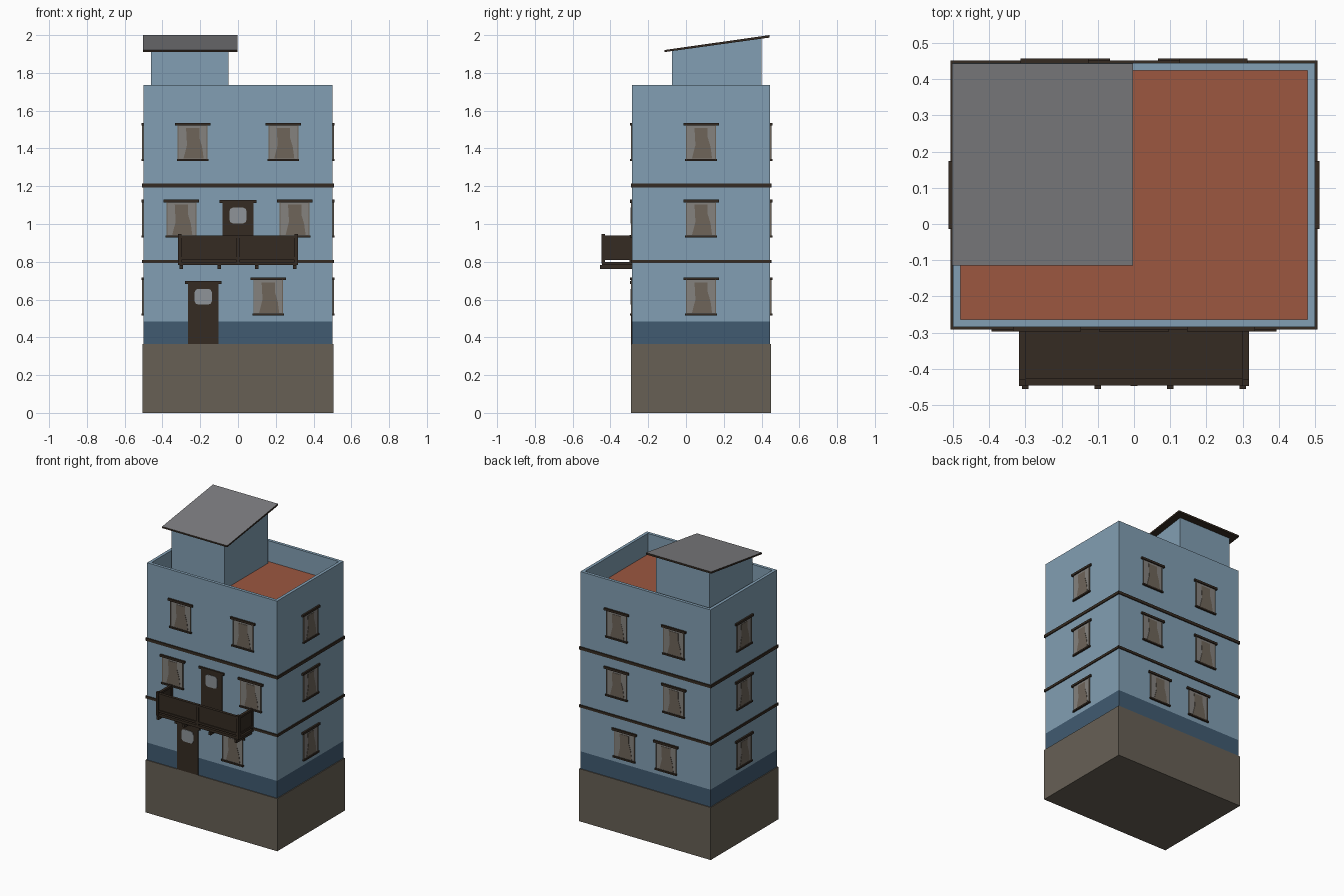
import bpy, bmesh
from math import pi, cos, sin
from mathutils import Matrix, Vector

cube = bpy.data.objects.get("Cube")
if cube:
    bpy.data.objects.remove(cube)


def material(name, r, g, b):
    lin = [(c / 255 / 12.92 if c < 11 else ((c / 255 + 0.055) / 1.055) ** 2.4) for c in (r, g, b)] + [1]
    m = bpy.data.materials.new(name)
    m.use_nodes = True
    m.diffuse_color = lin
    m.node_tree.nodes["Principled BSDF"].inputs["Base Color"].default_value = lin
    return m


BLUE = material("light blue plaster", 130, 159, 179)
NAVY = material("dark blue plaster", 65, 91, 113)
STONE = material("stone", 103, 96, 85)
WOOD = material("dark wood", 53, 43, 34)
TILE = material("terracotta", 156, 87, 64)
METAL = material("grey metal", 126, 126, 129)
GLASS = material("window glass", 133, 130, 126)
CURTAIN = material("curtain", 110, 101, 90)
PANE = material("door glass", 142, 148, 152)


def finish(name, bm, mats, matrix=Matrix()):
    bmesh.ops.recalc_face_normals(bm, faces=bm.faces)
    mesh = bpy.data.meshes.new(name)
    bm.to_mesh(mesh)
    bm.free()
    for m in mats:
        mesh.materials.append(m)
    ob = bpy.data.objects.new(name, mesh)
    ob.matrix_world = matrix
    bpy.context.collection.objects.link(ob)
    return ob


def box_bm(x, y, z):
    bm = bmesh.new()
    bmesh.ops.create_cube(bm, size=1)
    for v in bm.verts:
        v.co = Vector([(a + b) / 2 + c * (b - a) for (a, b), c in zip((x, y, z), v.co)])
    return bm


def box(name, x, y, z, mat, matrix=Matrix()):
    return finish(name, box_bm(x, y, z), [mat], matrix)


def prism_bm(points, direction):
    bm = bmesh.new()
    face = bm.faces.new([bm.verts.new(p) for p in points])
    side = bmesh.ops.extrude_face_region(bm, geom=[face])
    bmesh.ops.translate(bm, vec=direction, verts=[v for v in side["geom"] if isinstance(v, bmesh.types.BMVert)])
    # Extrusion may leave the start cap out, so close the solid
    bmesh.ops.holes_fill(bm, edges=[e for e in bm.edges if e.is_boundary])
    return bm


X, Y0, Y1 = 0.5, -0.285, 0.445
MID = (Y0 + Y1) / 2
FLOOR, TOP, GROUND = 1.59, 1.735, 0.365

# Stone base
box("base", (-X - 0.006, X + 0.006), (Y0 - 0.006, Y1 + 0.006), (0, GROUND), STONE)

# Walls with painted lower strip, parapet and roof terrace
bm = box_bm((-X, X), (Y0, Y1), (GROUND, TOP))
bmesh.ops.bisect_plane(bm, geom=bm.verts[:] + bm.edges[:] + bm.faces[:], plane_co=(0, 0, 0.485), plane_no=(0, 0, 1))
for f in bm.faces:
    f.material_index = int(f.calc_center_median().z < 0.485)
roof = max(bm.faces, key=lambda f: f.calc_center_median().z)
bmesh.ops.inset_region(bm, faces=[roof], thickness=0.03)
deck = bmesh.ops.extrude_discrete_faces(bm, faces=[roof])["faces"][0]
deck.material_index = 2
bmesh.ops.translate(bm, vec=(0, 0, FLOOR - TOP), verts=deck.verts)
finish("walls", bm, [BLUE, NAVY, TILE])

# Trim bands between storeys
for name, z in (("lower_band", (0.793, 0.81)), ("upper_band", (1.194, 1.214))):
    box(name, (-X - 0.007, X + 0.007), (Y0 - 0.007, Y1 + 0.007), z, WOOD)

# Stair house with sloping roof
profile = [(-0.46, -0.075, FLOOR), (-0.46, 0.4, FLOOR), (-0.46, 0.4, 1.981), (-0.46, -0.075, 1.917)]
finish("stair_house", prism_bm(profile, (0.41, 0, 0)), [BLUE])
profile = [(-0.503, -0.115, 1.91), (-0.503, 0.443, 1.987), (-0.503, 0.443, 2.0), (-0.503, -0.115, 1.921)]
bm = prism_bm(profile, (0.5, 0, 0))
bm.normal_update()
bmesh.ops.recalc_face_normals(bm, faces=bm.faces)
for f in bm.faces:
    f.material_index = int(f.normal.z > 0.5)
finish("stair_house_roof", bm, [WOOD, METAL])


def on_wall(side, u, z):
    """Frame on a wall: x along the wall, -y outward, z up."""
    spot = {"front": (0, Y0, 0), "left": (X, MID, pi / 2), "back": (0, Y1, pi), "right": (-X, MID, -pi / 2)}
    x, y, turn = spot[side]
    return Matrix.Translation((x, y, z)) @ Matrix.Rotation(turn, 4, "Z") @ Matrix.Translation((u, 0, 0))


def window(side, u, z):
    m = on_wall(side, u, z)
    tag = side + "_window_"
    box(tag + "glass", (-0.076, 0.076), (-0.004, 0.002), (0, 0.19), GLASS, m)
    outline = [(-0.048, 0.01), (0.058, 0.01), (0.05, 0.07), (0.035, 0.12), (0.035, 0.17),
               (-0.035, 0.17), (-0.03, 0.08)]
    finish(tag + "curtain", prism_bm([(a, -0.006, b) for a, b in outline], (0, 0.004, 0)), [CURTAIN], m)
    for s in (-1, 1):
        box(tag + "jamb", sorted((s * 0.074, s * 0.079)), (-0.007, 0.002), (0, 0.19), CURTAIN, m)
    box(tag + "lintel", (-0.094, 0.094), (-0.012, 0.002), (0.183, 0.198), WOOD, m)
    box(tag + "sill", (-0.084, 0.084), (-0.012, 0.002), (-0.004, 0.007), WOOD, m)


def door(name, u, z, height):
    m = on_wall("front", u, z)
    box(name, (-0.081, 0.081), (-0.006, 0.002), (0, height), WOOD, m)
    box(name + "_lintel", (-0.097, 0.097), (-0.012, 0.002), (height - 0.008, height + 0.007), WOOD, m)
    # Rounded glass light
    pts = []
    for i, (sx, sz) in enumerate(((1, 1), (-1, 1), (-1, -1), (1, -1))):
        for k in range(3):
            a = pi / 2 * (i + k / 2)
            pts.append((sx * 0.026 + 0.02 * cos(a), -0.009, height - 0.075 + sz * 0.022 + 0.02 * sin(a)))
    finish(name + "_glass", prism_bm(pts, (0, 0.005, 0)), [PANE], m)


# Windows, storey by storey
ROWS = (0.52, 0.932, 1.338)
for z in ROWS:
    window("left", 0, z)
    window("right", 0, z)
for z, u in zip(ROWS, (0.16, 0.22, 0.22)):
    window("back", u, z)
    window("back", -u, z)
window("front", 0.16, ROWS[0])
for s in (-1, 1):
    window("front", s * 0.3, ROWS[1])
    window("front", s * 0.24, ROWS[2])

# Doors
door("entrance_door", -0.184, GROUND, 0.325)
door("balcony_door", 0, 0.8, 0.32)

# Balcony
BX, BY = 0.318, -0.446
box("balcony_floor", (-BX, BX), (BY, Y0), (0.782, 0.8), WOOD)
for x in (-0.3, -0.1, 0.1, 0.3):
    box("balcony_joist", (x - 0.009, x + 0.009), (-0.456, Y0), (0.762, 0.784), WOOD)
box("balcony_front_panel", (-BX + 0.005, BX - 0.005), (BY + 0.006, BY + 0.014), (0.81, 0.935), WOOD)
for z in (0.81, 0.926):
    box("balcony_front_rail", (-BX, BX), (BY, BY + 0.02), (z, z + 0.014), WOOD)
for x in (-BX + 0.009, 0, BX - 0.009):
    box("balcony_post", (x - 0.009, x + 0.009), (BY - 0.002, BY + 0.018), (0.79, 0.948 if x else 0.942), WOOD)
for s in (-1, 1):
    box("balcony_side_panel", sorted((s * (BX - 0.012), s * (BX - 0.005))), (BY, Y0), (0.81, 0.935), WOOD)
    for z in (0.81, 0.926):
        box("balcony_side_rail", sorted((s * (BX - 0.018), s * BX)), (BY, Y0), (z, z + 0.014), WOOD)
    box("balcony_wall_post", sorted((s * (BX - 0.018), s * BX)), (Y0 - 0.015, Y0), (0.79, 0.942), WOOD)
